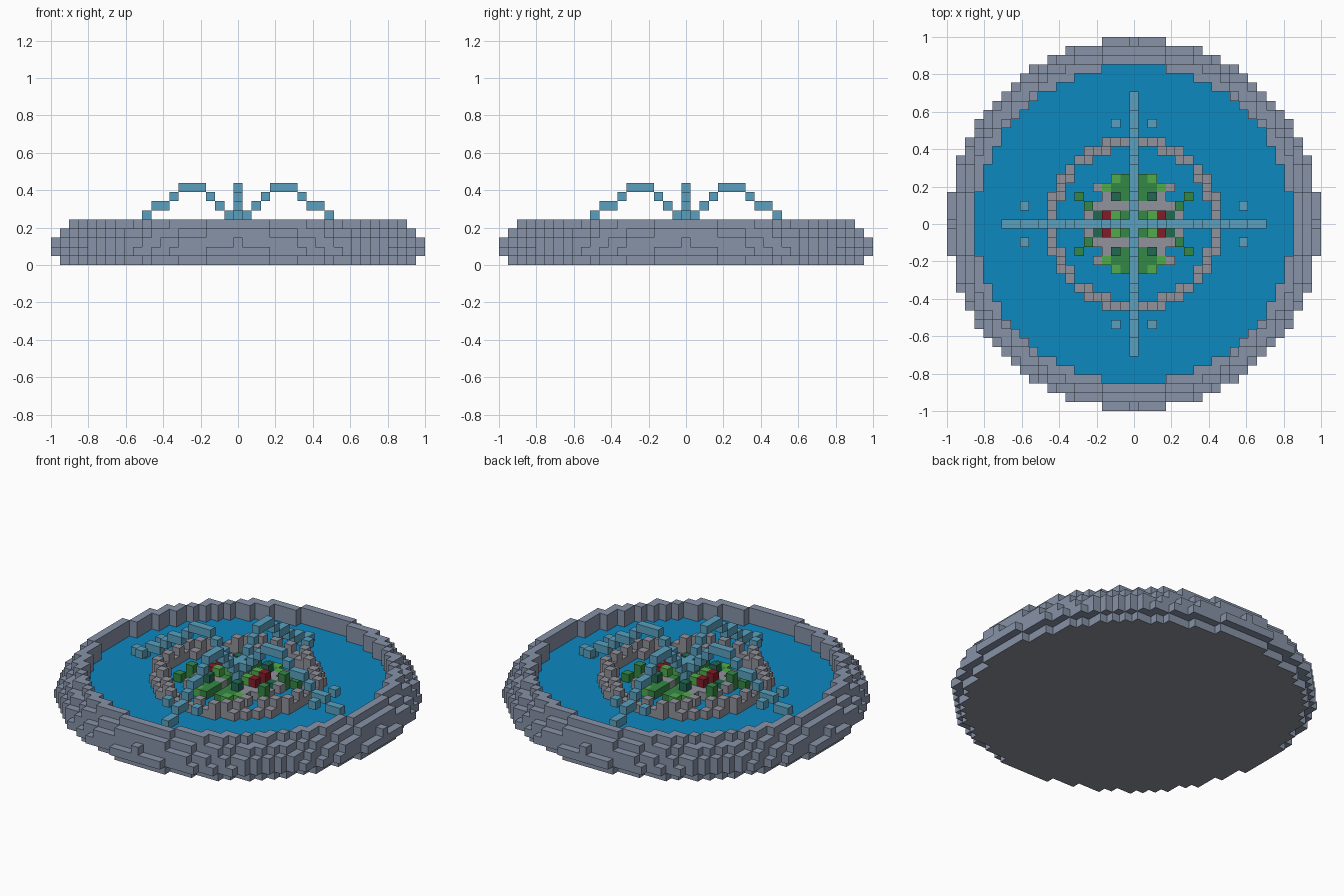
import bpy
import bmesh

cube = bpy.data.objects.get("Cube")
if cube:
    bpy.data.objects.remove(cube, do_unlink=True)

U = 2 / 41  # block size


def material(name, rgb):
    lin = [c / 255 / 12.92 if c <= 10 else ((c / 255 + 0.055) / 1.055) ** 2.4 for c in rgb]
    m = bpy.data.materials.new(name)
    m.use_nodes = True
    m.diffuse_color = (*lin, 1)
    bsdf = m.node_tree.nodes["Principled BSDF"]
    bsdf.inputs["Base Color"].default_value = (*lin, 1)
    bsdf.inputs["Roughness"].default_value = 0.8
    return m


stone = material("basin stone", (135, 147, 167))
grey = material("inner stone", (145, 146, 156))
water_blue = material("water blue", (13, 136, 192))
jet_blue = material("jet blue", (90, 160, 190))
light_green = material("light green", (80, 170, 76))
mid_green = material("mid green", (52, 136, 70))
dark_green = material("dark green", (36, 104, 82))
red = material("flower red", (132, 28, 40))

# Six block sides: outward direction and its four corners
SIDES = {
    (1, 0, 0): ((1, 0, 0), (1, 1, 0), (1, 1, 1), (1, 0, 1)),
    (-1, 0, 0): ((0, 0, 0), (0, 0, 1), (0, 1, 1), (0, 1, 0)),
    (0, 1, 0): ((0, 1, 0), (0, 1, 1), (1, 1, 1), (1, 1, 0)),
    (0, -1, 0): ((0, 0, 0), (1, 0, 0), (1, 0, 1), (0, 0, 1)),
    (0, 0, 1): ((0, 0, 1), (1, 0, 1), (1, 1, 1), (0, 1, 1)),
    (0, 0, -1): ((0, 0, 0), (0, 1, 0), (1, 1, 0), (1, 0, 0)),
}


def blocks(name, cells, mat, hidden=(), floor_mat=None):
    """Skin a set of (i, j, layer) blocks, leaving out sides against other blocks."""
    cells = set(cells)
    solid = cells | set(hidden)
    bm = bmesh.new()
    verts = {}
    for c in sorted(cells):
        for d, corners in SIDES.items():
            if tuple(a + b for a, b in zip(c, d)) in solid:
                continue
            loop = []
            for k in corners:
                key = tuple(a + b for a, b in zip(c, k))
                if key not in verts:
                    x, y, z = key
                    verts[key] = bm.verts.new(((x - 0.5) * U, (y - 0.5) * U, z * U))
                loop.append(verts[key])
            f = bm.faces.new(loop)
            if floor_mat and d[2] == -1 and c[2] == 0:
                f.material_index = 1
    me = bpy.data.meshes.new(name)
    bm.to_mesh(me)
    bm.free()
    me.materials.append(mat)
    if floor_mat:
        me.materials.append(floor_mat)
    ob = bpy.data.objects.new(name, me)
    bpy.context.collection.objects.link(ob)
    return ob


def ring(layer, outer, inner=-1):
    """Blocks whose squared radius lies above inner and up to outer."""
    return {(i, j, layer) for i in range(-20, 21) for j in range(-20, 21)
            if inner < i * i + j * j <= outer}


def mirror4(points):
    return {(sx * i, sy * j, k) for i, j, k in points for sx in (1, -1) for sy in (1, -1)}


# Round basin: solid lower layers, open rim above the water
WATER = 299
water = ring(2, WATER)
basin = (ring(0, 372) | ring(1, 412) | ring(2, 400, WATER)
         | ring(3, 372, WATER) | ring(4, 339, WATER))
blocks("basin", basin, stone, water, grey)
blocks("water", water, water_blue, basin)

# Inner stone ring with alternating heights
low = ring(3, 90, 72)
inner_ring = low | {(i, j, 4) for i, j, k in low if (i + j) % 2 == 0}
blocks("inner_ring", inner_ring, grey)

# Four arching jets around a central spout
arc = {1: 5, 2: 6, 3: 7, 4: 8, 5: 8, 6: 8, 7: 7, 8: 6, 9: 6, 10: 5, 11: 4, 12: 4, 13: 3, 14: 3}
blocks("spout", [(0, 0, k) for k in (3, 4, 5)], jet_blue)
for name, dx, dy in (("left", 1, 0), ("right", -1, 0), ("back", 0, 1), ("front", 0, -1)):
    blocks(name + "_jet", [(dx * r, dy * r, k) for r, k in arc.items()], jet_blue)
blocks("droplets", mirror4([(2, 11, 4), (12, 2, 4)]), jet_blue)

# Planting in the middle, mirrored to all four quarters
garden = (
    ("rocks", grey, [(4, 4, 3), (3, 3, 3), (4, 2, 3), (3, 2, 3), (2, 2, 3), (5, 1, 3), (1, 2, 3)]),
    ("dark_leaves", dark_green, [(2, 3, 3), (2, 3, 4), (4, 1, 3)]),
    ("mid_leaves", mid_green, [(2, 4, 3), (1, 4, 3), (1, 5, 3), (1, 3, 3), (6, 3, 3),
                               (5, 2, 3), (5, 2, 4), (1, 1, 3), (3, 5, 3)][:8]),
    ("light_leaves", light_green, [(2, 5, 3), (3, 4, 3), (2, 1, 3), (2, 1, 4)]),
    ("flowers", red, [(3, 1, 3), (3, 1, 4)]),
)
for name, mat, cells in garden:
    blocks(name, mirror4(cells), mat)
